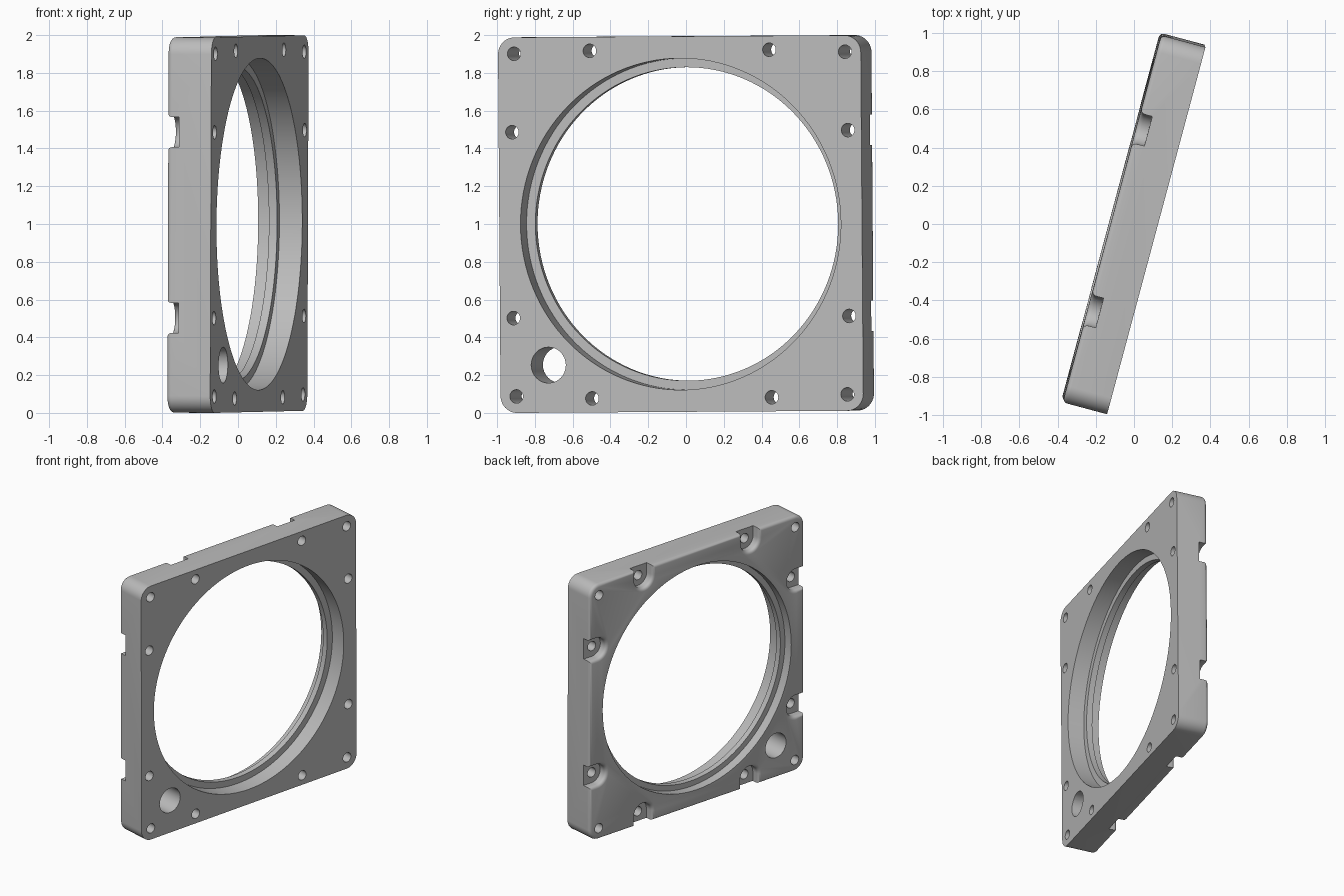
import bpy, bmesh
from math import sin, cos, pi, radians
from mathutils import Matrix, Vector

if "Cube" in bpy.data.objects:
    bpy.data.objects.remove(bpy.data.objects["Cube"])

SIDE = 1.988      # edge length of the square plate
HALF = 0.12       # half thickness, local x is the plate normal
CORNER = 0.09     # corner radius
CUT = 0.2         # cutters reach past both faces


def arc(cy, cz, r, start, end, n):
    return [(cy + r * cos(start + (end - start) * i / n),
             cz + r * sin(start + (end - start) * i / n)) for i in range(n + 1)]


def circle(cy, cz, r, n):
    return arc(cy, cz, r, 0, 2 * pi, n)[:-1]


def skin(bm, sections):
    """Closed solid through (x, outline) sections along local x."""
    rings = [[bm.verts.new((x, y, z)) for y, z in pts] for x, pts in sections]
    n = len(rings[0])
    for a, b in zip(rings, rings[1:]):
        for i in range(n):
            j = (i + 1) % n
            bm.faces.new((a[i], a[j], b[j], b[i]))
    bm.faces.new(rings[0])
    bm.faces.new(rings[-1])


def finish(bm, name):
    bmesh.ops.recalc_face_normals(bm, faces=bm.faces)
    mesh = bpy.data.meshes.new(name)
    bm.to_mesh(mesh)
    bm.free()
    obj = bpy.data.objects.new(name, mesh)
    bpy.context.scene.collection.objects.link(obj)
    return obj


def subtract(target, cutter):
    mod = target.modifiers.new("cut", 'BOOLEAN')
    mod.operation = 'DIFFERENCE'
    mod.solver = 'EXACT'
    mod.object = cutter
    bpy.context.view_layer.objects.active = target
    bpy.ops.object.modifier_apply(modifier=mod.name)
    bpy.data.objects.remove(cutter)


def quarter_turn(pts, k):
    for _ in range(k):
        pts = [(-z, y) for y, z in pts]
    return pts


# Square plate with rounded corners
c = SIDE / 2 - CORNER
outline = []
for k in range(4):
    outline += quarter_turn(arc(c, c, CORNER, 0, pi / 2, 10), k)
bm = bmesh.new()
skin(bm, [(-HALF, outline), (HALF, outline)])
plate = finish(bm, "frame_plate")

# Open pockets in the back, two on each edge
SCREW = 0.92
SPACING = 0.492
POCKET = 0.08
bm = bmesh.new()
for k in range(4):
    for v in (-SPACING, SPACING):
        slot = arc(SCREW, v, POCKET, pi / 2, 3 * pi / 2, 16)
        slot += [(1.1, v - POCKET), (1.1, v + POCKET)]
        slot = quarter_turn(slot, k)
        skin(bm, [(-CUT, slot), (-HALF + 0.065, slot)])
subtract(plate, finish(bm, "pocket_cutter"))

# Rounded rim along the back face and around the pockets
bm = bmesh.new()
bm.from_mesh(plate.data)
rim = [e for e in bm.edges
       if all(abs(v.co.x + HALF) < 1e-4 for v in e.verts)
       and len(e.link_faces) == 2 and e.calc_face_angle() > 0.5]
bmesh.ops.bevel(bm, geom=rim, offset=0.024, segments=4, profile=0.5,
                affect='EDGES', clamp_overlap=False)
bm.to_mesh(plate.data)
bm.free()

# Screw holes and the larger corner hole
bm = bmesh.new()
holes = [(-0.73, -0.742, 0.095)]
for k in range(4):
    for u, v in ((0.907, 0.907), (SCREW, SPACING), (SCREW, -SPACING)):
        y, z = quarter_turn([(u, v)], k)[0]
        holes.append((y, z, 0.036))
for y, z, r in holes:
    ring = circle(y, z, r, 32)
    skin(bm, [(-CUT, ring), (CUT, ring)])
subtract(plate, finish(bm, "hole_cutter"))

# Main bore with a narrow inner lip
bm = bmesh.new()
steps = ((CUT, 0.878), (-0.005, 0.878), (-0.005, 0.83),
         (-0.05, 0.83), (-0.05, 0.872), (-CUT, 0.872))
skin(bm, [(x, circle(0, 0, r, 128)) for x, r in steps])
subtract(plate, finish(bm, "bore_cutter"))

# Turn the plate, then centre it on the ground
turn = (Matrix.Rotation(radians(-15), 4, 'Z')
        @ Matrix.Rotation(radians(0.3), 4, 'Y')
        @ Matrix.Rotation(radians(0.35), 4, 'X'))
plate.data.transform(turn)
pts = [v.co for v in plate.data.vertices]
lo = Vector([min(p[i] for p in pts) for i in range(3)])
hi = Vector([max(p[i] for p in pts) for i in range(3)])
mid = (lo + hi) / 2
plate.data.transform(Matrix.Translation((-mid.x, -mid.y, -lo.z)))

# Plain grey metal
grey = bpy.data.materials.new("grey_metal")
grey.use_nodes = True
colour = (0.5, 0.5, 0.5, 1)
grey.diffuse_color = colour
grey.node_tree.nodes["Principled BSDF"].inputs["Base Color"].default_value = colour
plate.data.materials.clear()
plate.data.materials.append(grey)
for face in plate.data.polygons:
    face.material_index = 0

bpy.ops.object.select_all(action='DESELECT')
plate.select_set(True)
bpy.context.view_layer.objects.active = plate
bpy.ops.object.shade_smooth_by_angle(angle=radians(30))
